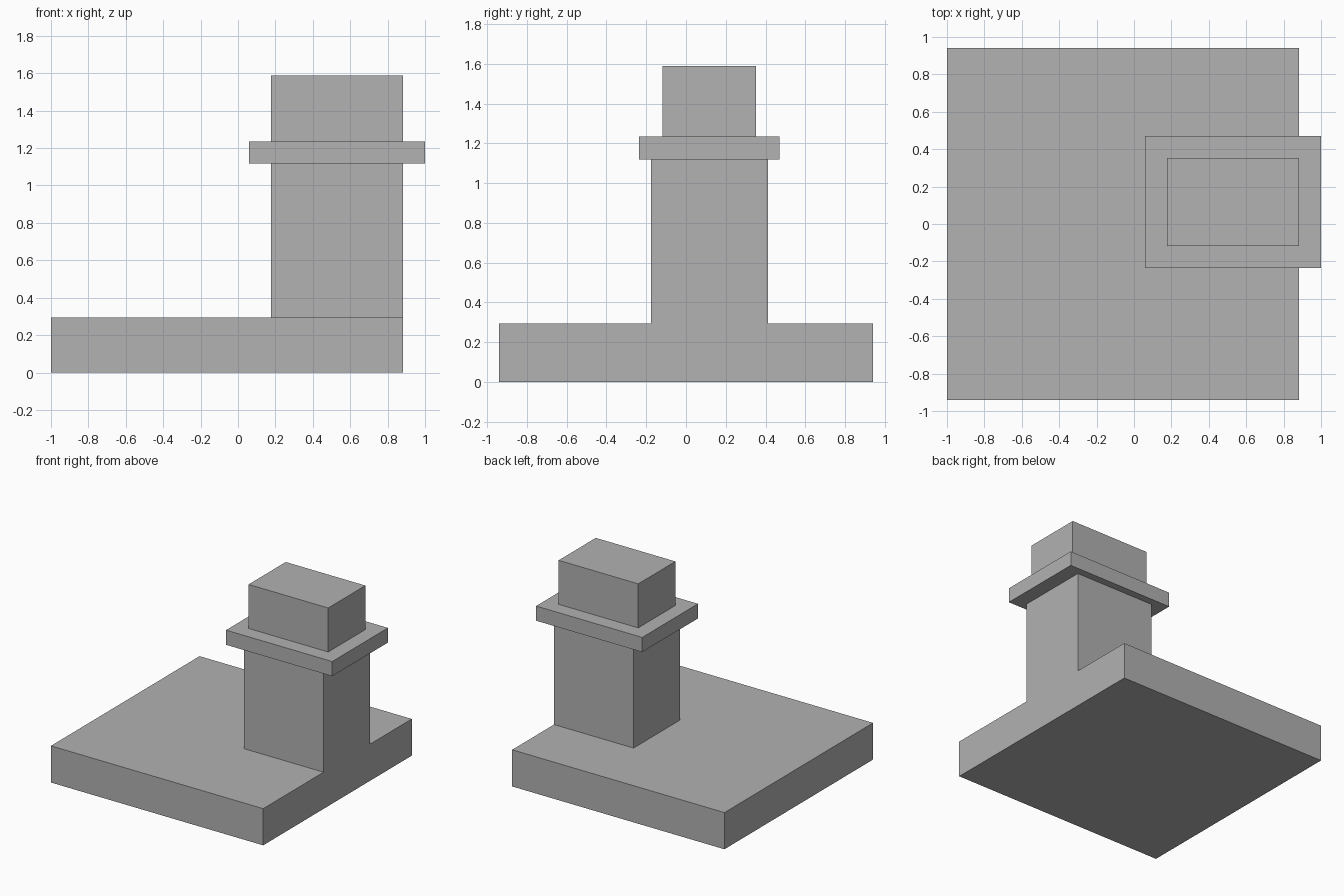
import bpy
import bmesh
from mathutils import Matrix, Vector

cube = bpy.data.objects.get("Cube")
if cube:
    bpy.data.objects.remove(cube, do_unlink=True)

UNIT = 2 / 17  # one module of the design

# Single flat colour
GREY = (0.445, 0.445, 0.445, 1)
grey = bpy.data.materials.new("plain_grey")
grey.use_nodes = True
grey.diffuse_color = GREY
grey.node_tree.nodes["Principled BSDF"].inputs["Base Color"].default_value = GREY


def block(name, low, high):
    """Flat-faced box between two corners, given in modules."""
    low, high = Vector(low) * UNIT, Vector(high) * UNIT
    size = high - low
    bm = bmesh.new()
    bmesh.ops.create_cube(bm, size=1, matrix=Matrix.Diagonal((*size, 1)))
    mesh = bpy.data.meshes.new(name)
    bm.to_mesh(mesh)
    bm.free()
    mesh.materials.append(grey)
    obj = bpy.data.objects.new(name, mesh)
    obj.location = (low + high) / 2
    bpy.context.collection.objects.link(obj)
    return obj


# Square slab, with the column flush to its +x edge
block("base_slab", (-8.5, -8, 0), (7.5, 8, 2.5))
block("column", (1.5, -1.5, 2.5), (7.5, 3.5, 9.5))

# Overhanging collar and the narrower block on top
block("collar", (0.5, -2, 9.5), (8.5, 4, 10.5))
block("top_block", (1.5, -1, 10.5), (7.5, 3, 13.5))
